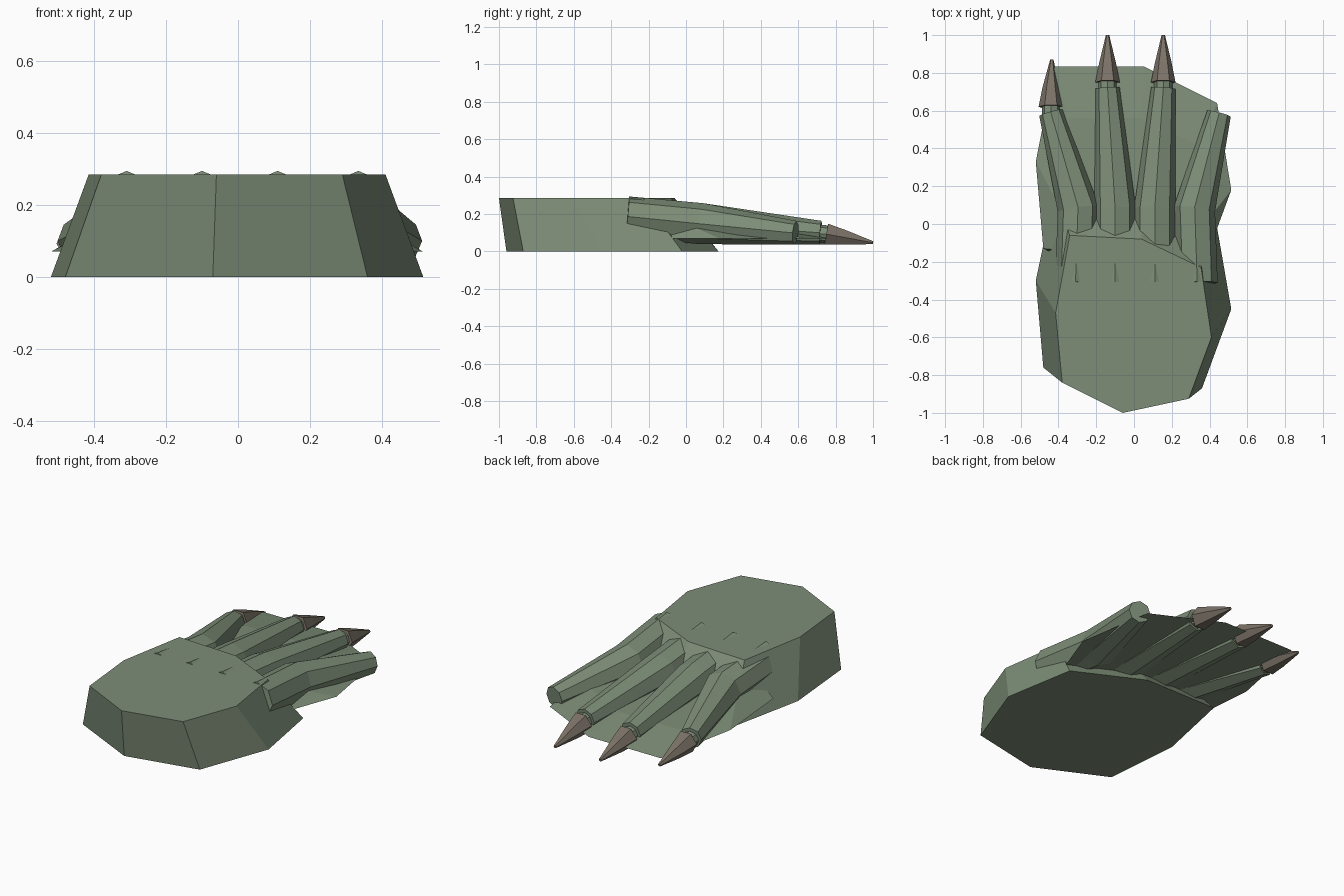
import bpy, bmesh, math
from mathutils import Vector

if "Cube" in bpy.data.objects:
    bpy.data.objects.remove(bpy.data.objects["Cube"])


def material(name, rgb):
    m = bpy.data.materials.new(name)
    m.diffuse_color = (*rgb, 1)
    m.use_nodes = True
    m.node_tree.nodes["Principled BSDF"].inputs["Base Color"].default_value = m.diffuse_color
    return m


GREEN = material("moss green skin", (0.205, 0.268, 0.185))
BROWN = material("brown claw", (0.20, 0.17, 0.135))


def loft(name, rings, mat):
    """Skin a list of equal-length vertex rings and cap both ends."""
    bm = bmesh.new()
    loops = [[bm.verts.new(p) for p in ring] for ring in rings]
    n = len(loops[0])
    for a, b in zip(loops, loops[1:]):
        for i in range(n):
            j = (i + 1) % n
            bm.faces.new((a[i], a[j], b[j], b[i]))
    bm.faces.new(loops[0][::-1])
    bm.faces.new(loops[-1])
    bmesh.ops.recalc_face_normals(bm, faces=bm.faces)
    mesh = bpy.data.meshes.new(name)
    bm.to_mesh(mesh)
    bm.free()
    mesh.materials.append(mat)
    obj = bpy.data.objects.new(name, mesh)
    bpy.context.collection.objects.link(obj)
    return obj


def tube(name, path, radii, sides, mat, turn=0.0):
    """Faceted tube along a path, one corner pointing up unless turned."""
    pts = [Vector(p) for p in path]
    rings = []
    for i, (p, r) in enumerate(zip(pts, radii)):
        d = (pts[min(i + 1, len(pts) - 1)] - pts[max(i - 1, 0)]).normalized()
        side = d.cross(Vector((0, 0, 1))).normalized()
        up = side.cross(d)
        angles = [turn + 2 * math.pi * k / sides for k in range(sides)]
        rings.append([p + r * (math.sin(t) * side + math.cos(t) * up)
                      for t in angles])
    return loft(name, rings, mat)


def level(outline, z):
    return [(x, y, z) for x, y in outline]


# palm block: lopsided octagon narrowing towards the top
palm_low = [(-.07, -.96), (.36, -.87), (.515, -.45), (.44, -.02),
            (.05, .175), (-.42, .175), (-.52, -.3), (-.48, -.76)]
palm_top = [(-.06, -1.0), (.29, -.925), (.41, -.6), (.355, -.23),
            (.04, -.08), (-.34, -.06), (-.415, -.47), (-.38, -.84)]
loft("palm", [level(palm_low, 0), level(palm_top, .285)], GREEN)

# webbing: the same outline moved forward, flat below, low crown above
rim = [(x, y + (.66 if y > -.1 else .63)) for x, y in palm_low]
crest = [(-.06, -.3), (.28, -.22), (.39, .02), (.33, .42),
         (.04, .56), (-.35, .56), (-.40, .1), (-.38, -.14)]
loft("webbing", [level(rim, .07),
                 [(x, y, .142 - .05 * max(0, y)) for x, y in crest]], GREEN)

# toes: (root x, bend x, tip x, tip y, claw tip x or None)
toes = [(-.31, -.295, -.44, .59, -.435),
        (-.10, -.10, -.14, .72, -.14),
        (.11, .11, .155, .72, .155),
        (.335, .32, .45, .585, None)]
for i, (x0, x1, x2, y, cx) in enumerate(toes, 1):
    tube(f"toe_{i}", [(x0, -.315, .187), (x1, .08, .149), (x2, y, .1)],
         (.108, .11, .064), 8, GREEN)
    if cx is None:
        continue
    # knuckle and claw
    tube(f"knuckle_{i}", [(x2, y - .05, .1), (x2, y + .05, .09)],
         (.048, .048), 8, GREEN)
    tube(f"claw_{i}", [(x2, y + .03, .093), (x2, y + .13, .075),
                       (cx, y + .28, .047)],
         (.065, .045, .009), 6, BROWN, math.pi / 6)
